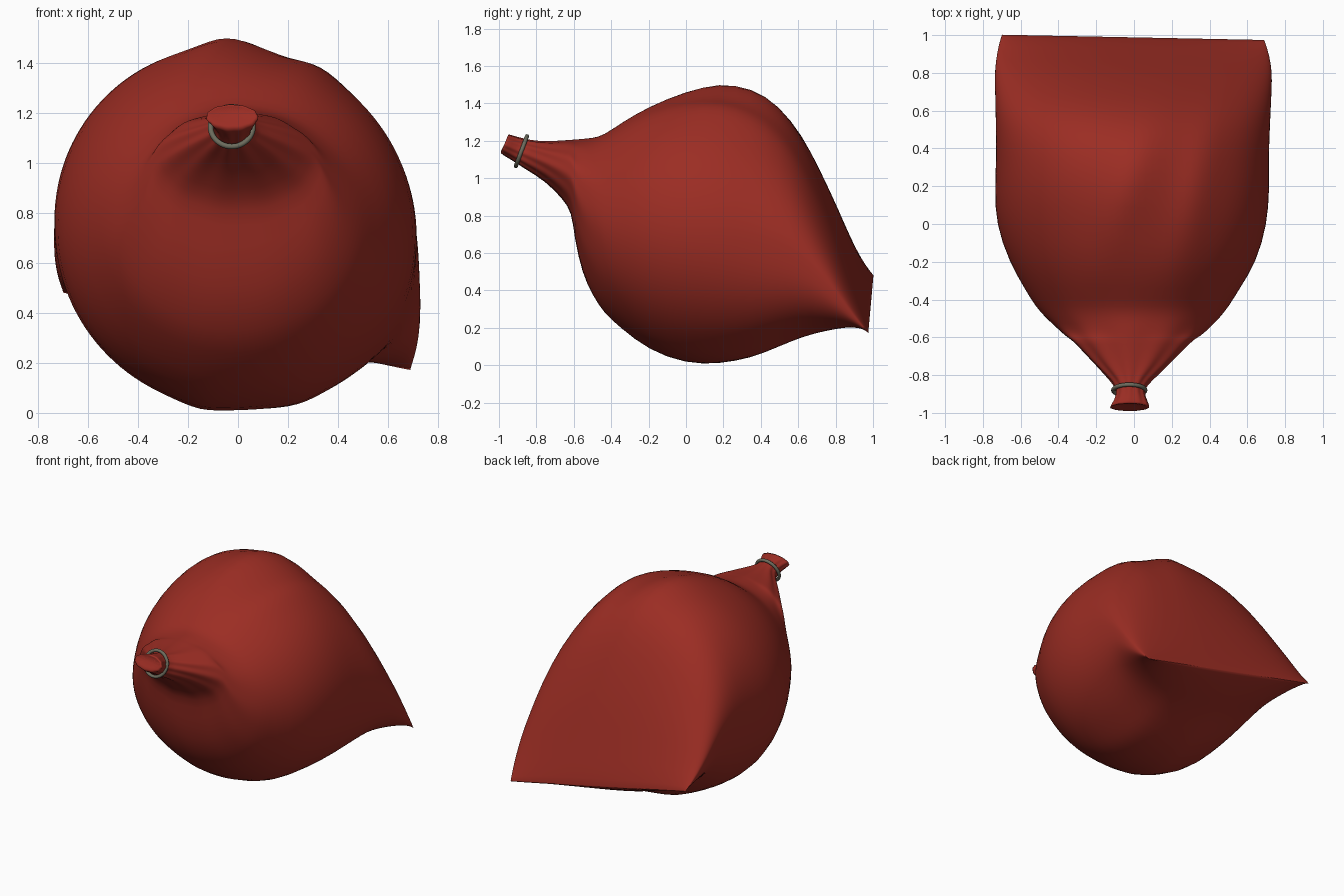
import bpy, bmesh, math
from math import cos, sin, exp, pi


def material(name, rgb):
    m = bpy.data.materials.new(name)
    m.diffuse_color = (*rgb, 1)
    return m


red = material("red_cloth", (0.33, 0.026, 0.017))
metal = material("grey_metal", (0.15, 0.15, 0.11))

# Sack cross-sections from neck to back seam:
# y, left x, right x, bottom z, top z
SECTIONS = [
    (-0.980, -0.138, 0.088, 1.135, 1.240),
    (-0.940, -0.105, 0.070, 1.115, 1.225),
    (-0.880, -0.088, 0.048, 1.080, 1.208),
    (-0.840, -0.112, 0.080, 1.055, 1.200),
    (-0.750, -0.200, 0.175, 0.985, 1.195),
    (-0.660, -0.285, 0.265, 0.890, 1.200),
    (-0.610, -0.335, 0.315, 0.820, 1.205),
    (-0.597, -0.360, 0.345, 0.680, 1.205),
    (-0.555, -0.405, 0.395, 0.490, 1.210),
    (-0.500, -0.465, 0.450, 0.375, 1.215),
    (-0.440, -0.520, 0.500, 0.280, 1.230),
    (-0.350, -0.575, 0.555, 0.200, 1.295),
    (-0.200, -0.662, 0.650, 0.080, 1.385),
    (0.000, -0.732, 0.706, 0.010, 1.445),
    (0.180, -0.738, 0.718, 0.008, 1.475),
    (0.350, -0.730, 0.714, 0.040, 1.455),
    (0.500, -0.732, 0.720, 0.110, 1.380),
    (0.620, -0.734, 0.725, 0.165, 1.225),
    (0.720, -0.737, 0.730, 0.200, 1.020),
    (0.810, -0.738, 0.732, 0.230, 0.815),
    (0.900, -0.725, 0.718, 0.270, 0.570),
    (0.960, -0.710, 0.700, 0.300, 0.420),
    (0.988, -0.700, 0.690, 0.322, 0.330),
]
N = 64


def ridge(v, mid, width):
    return exp(-((v - mid) / width) ** 2)


def section_point(sec, a):
    y, xl, xr, zb, zt = sec
    cx, rx = (xl + xr) / 2, (xr - xl) / 2
    cz, rz = (zb + zt) / 2, (zt - zb) / 2
    c, s = cos(a), sin(a)
    # gathers around the neck
    g = 1 + 0.035 * cos(11 * a + 0.6) * ridge(y, -0.82, 0.2)
    # fuller underside and tighter top towards the back
    back = min(max((y - 0.1) / 0.4, 0), 1)
    p = 1 - 0.25 * back if s < 0 else 1 + 0.12 * back
    x = cx + rx * c * g
    dz = rz * math.copysign(abs(s) ** p, s) * g
    z = cz + dz
    # soft folds on the top and underside
    body = ridge(y, 0.2, 0.35)
    if s > 0:
        z += s * body * (0.045 * ridge(x, -0.06 + 0.4 * (y - 0.15), 0.09)
                         + 0.025 * ridge(x, 0.30 + 0.2 * y, 0.08)
                         - 0.012 * ridge(x, 0.15 + 0.3 * y, 0.06))
    else:
        z += s * body * (0.018 * ridge(x, -0.15, 0.08)
                         + 0.015 * ridge(x, 0.25, 0.1))
    # tilted neck, slanted back seam
    if y < -0.8:
        y += 0.375 * dz
    t = min(max(y / 0.985, 0), 1)
    z -= 0.223 * t * x
    y -= 0.02 * t ** 4 * x
    return x, y, z


# Sack body
bm = bmesh.new()
rings = [[bm.verts.new(section_point(sec, 2 * pi * i / N)) for i in range(N)]
         for sec in SECTIONS]
for r0, r1 in zip(rings, rings[1:]):
    for i in range(N):
        j = (i + 1) % N
        bm.faces.new((r0[i], r0[j], r1[j], r1[i]))
# back seam, kept crisp
seam = bm.faces.new(rings[-1])
crease = bm.edges.layers.float.new("crease_edge")
for e in seam.edges:
    e[crease] = 1.0
# sunken mouth of the neck
inner = [bm.verts.new((-0.025 + (v.co.x + 0.025) * 0.7, v.co.y + 0.02,
                       1.185 + (v.co.z - 1.185) * 0.5)) for v in rings[0]]
for i in range(N):
    j = (i + 1) % N
    bm.faces.new((inner[i], inner[j], rings[0][j], rings[0][i]))
bm.faces.new(inner)
bmesh.ops.recalc_face_normals(bm, faces=bm.faces[:])
mesh = bpy.data.meshes.new("sack")
bm.to_mesh(mesh)
bm.free()
sack = bpy.data.objects.new("sack", mesh)
bpy.context.collection.objects.link(sack)
mesh.materials.append(red)
mesh.shade_smooth()
sub = sack.modifiers.new("smooth", 'SUBSURF')
sub.levels = sub.render_levels = 1

# Ring holding the neck closed
bpy.ops.mesh.primitive_torus_add(
    major_segments=48, minor_segments=12, major_radius=0.085,
    minor_radius=0.011, location=(-0.025, -0.88, 1.145),
    rotation=(math.radians(69.5), 0, 0))
ring = bpy.context.object
ring.name = "neck_ring"
ring.data.materials.append(metal)
ring.data.shade_smooth()
